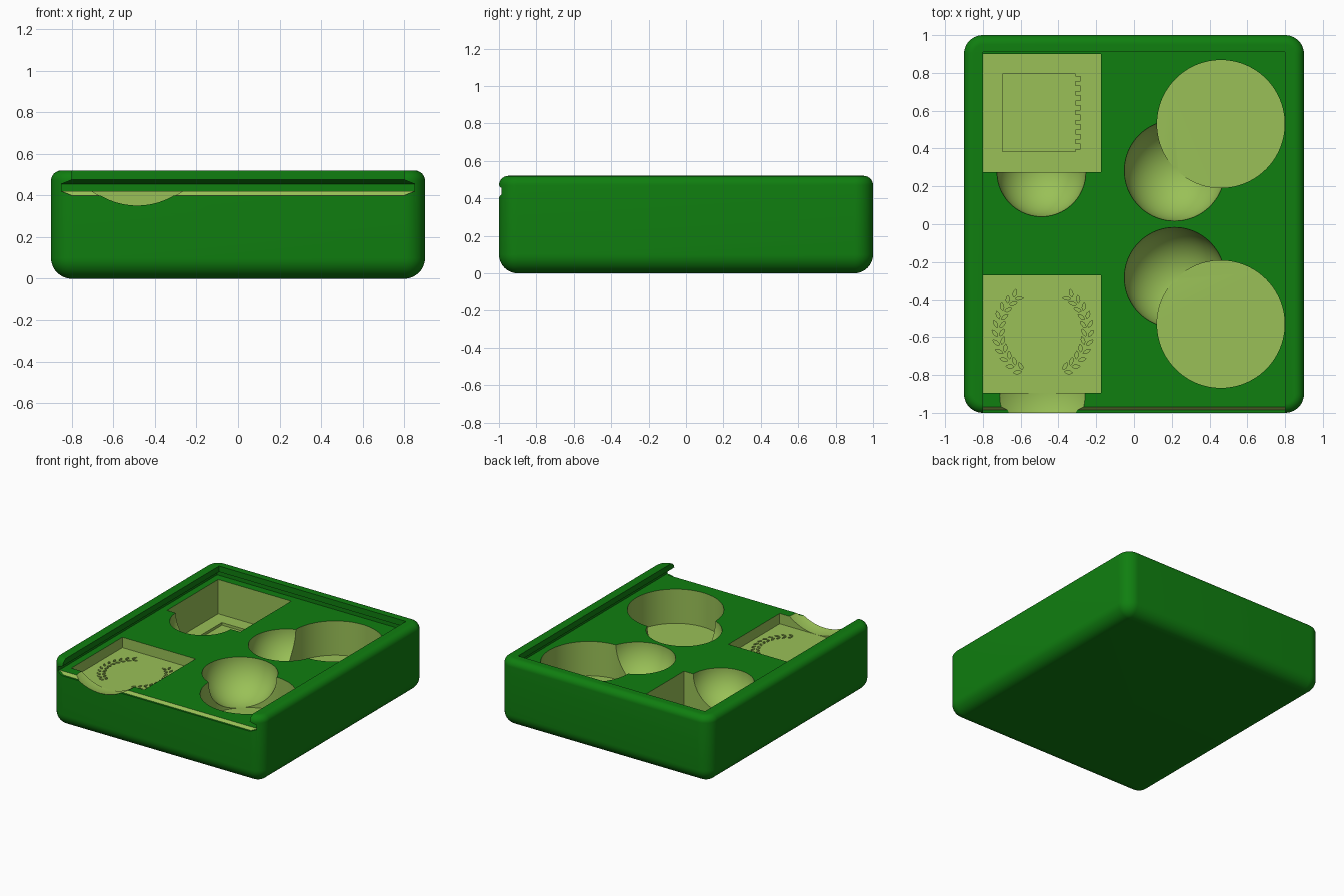
import bpy, bmesh, math
from math import sin, cos, pi, radians

if "Cube" in bpy.data.objects:
    bpy.data.objects.remove(bpy.data.objects["Cube"])


def material(name, rgb):
    m = bpy.data.materials.new(name)
    m.diffuse_color = (*rgb, 1)
    m.use_nodes = True
    m.node_tree.nodes["Principled BSDF"].inputs["Base Color"].default_value = m.diffuse_color
    return m


MATS = [material("deep_green", (0.005, 0.21, 0.005)),
        material("light_green", (0.32, 0.53, 0.095))]


def make(name, bm, mat):
    """Turn a bmesh into an object that carries both materials."""
    bmesh.ops.recalc_face_normals(bm, faces=bm.faces)
    for f in bm.faces:
        f.material_index = mat
    me = bpy.data.meshes.new(name)
    bm.to_mesh(me)
    bm.free()
    for m in MATS:
        me.materials.append(m)
    ob = bpy.data.objects.new(name, me)
    bpy.context.collection.objects.link(ob)
    return ob


def add_loft(bm, layers):
    """Skin a stack of (z, outline) layers and cap both ends."""
    rings = [[bm.verts.new((x, y, z)) for x, y in pts] for z, pts in layers]
    n = len(rings[0])
    for a, b in zip(rings, rings[1:]):
        for i in range(n):
            j = (i + 1) % n
            bm.faces.new((a[i], a[j], b[j], b[i]))
    bm.faces.new(rings[0][::-1])
    bm.faces.new(rings[-1])


def loft(name, layers, mat=1):
    bm = bmesh.new()
    add_loft(bm, layers)
    return make(name, bm, mat)


def rect(x0, x1, y0, y1):
    return [(x0, y0), (x1, y0), (x1, y1), (x0, y1)]


def circle(cx, cy, r, n=96):
    return [(cx + r * cos(2 * pi * i / n), cy + r * sin(2 * pi * i / n)) for i in range(n)]


def rounded(inset, hx=0.9, hy=1.0, rad=0.1, n=12):
    """Rounded rectangle, shrunk by inset."""
    r = max(rad - inset, 0.001)
    pts = []
    for k, (sx, sy) in enumerate([(1, 1), (-1, 1), (-1, -1), (1, -1)]):
        cx, cy = sx * (hx - inset - r), sy * (hy - inset - r)
        for i in range(n + 1):
            a = k * pi / 2 + i / n * pi / 2
            pts.append((cx + r * cos(a), cy + r * sin(a)))
    return pts


def sphere(name, x, y, z, r):
    bm = bmesh.new()
    bmesh.ops.create_uvsphere(bm, u_segments=80, v_segments=40, radius=r)
    bmesh.ops.translate(bm, verts=bm.verts, vec=(x, y, z))
    return make(name, bm, 1)


# Box body: large fillet below, small fillet above
H, RB, RT, N = 0.52, 0.1, 0.05, 10
layers = []
for i in range(N + 1):
    a = i / N * pi / 2
    layers.append((RB - RB * cos(a), rounded(RB - RB * sin(a))))
for i in range(N + 1):
    a = i / N * pi / 2
    layers.append((H - RT + RT * sin(a), rounded(RT - RT * cos(a))))
body = loft("box_body", layers, 0)
cutters = []

# Undercut slot for a sliding lid, open at the front
FLOOR, CUT_TOP = 0.42, 0.44
cutters.append(loft("lid_slot", [(z, rect(-w, w, -1.2, y)) for z, w, y in (
    (FLOOR, 0.85, 0.96), (0.455, 0.85, 0.96), (0.475, 0.80, 0.91), (0.6, 0.80, 0.91))], 0))

# Sloped sill along the front edge
sill = loft("front_sill", [(z, rect(-w, w, -1.2, y)) for z, w, y in (
    (0.40, 0.80, -0.985), (FLOOR, 0.85, -0.968), (CUT_TOP, 0.85, -0.968))])
for f in sill.data.polygons:
    if f.normal.z < -0.9:
        f.material_index = 0
cutters.append(sill)

# Square pockets: deep at the back, shallow at the front
DEEP, SHALLOW = 0.155, 0.34
for name, z, y0, y1 in (("deep_square_pocket", DEEP, 0.275, 0.90),
                        ("shallow_square_pocket", SHALLOW, -0.895, -0.27)):
    outline = rect(-0.80, -0.175, y0, y1)
    cutters.append(loft(name, [(z, outline), (CUT_TOP, outline)]))

# Round pockets with round finger scoops on the right
for s in (1, -1):
    ring = circle(0.46, s * 0.53 - 0.0, 0.338)
    cutters.append(loft("round_pocket", [(DEEP, ring), (CUT_TOP, ring)]))
    cutters.append(sphere("round_pocket_scoop", 0.215, s * 0.283, FLOOR, 0.266))

# Finger scoops of the square pockets
cutters.append(sphere("deep_scoop", -0.49, 0.275, FLOOR, 0.235))
cutters.append(sphere("front_scoop", -0.485, -0.91, 0.70, 0.36))

# Recess with a toothed right edge in the deep pocket floor
x0, x1, y0, y1, teeth = -0.695, -0.31, 0.385, 0.795, 8
outline = [(x0, y1), (x0, y0), (x1, y0)]
pitch = (y1 - y0) / teeth
for i in range(teeth):
    b = y0 + (i + 0.25) * pitch
    outline += [(x1, b), (x1 + 0.026, b), (x1 + 0.026, b + pitch / 2), (x1, b + pitch / 2)]
outline.append((x1, y1))
cutters.append(loft("toothed_recess", [(DEEP - 0.02, outline), (DEEP + 0.02, outline)]))

# Two sprays of engraved leaves in the shallow pocket floor
bm = bmesh.new()
for side in (-1, 1):
    for k in range(11):
        t = radians(-62 + k * 11.2)
        for tilt in (-1, 1):
            d = t + pi / 2 + tilt * radians(35)
            r = 0.235 - tilt * 0.006
            px, py = r * cos(t), -0.57 + r * sin(t)
            leaf = []
            for u, v in ((0, 0), (0.013, -0.008), (0.03, -0.008),
                         (0.044, 0), (0.03, 0.008), (0.013, 0.008)):
                leaf.append((-0.482 + side * (px + u * cos(d) - v * sin(d)),
                             py + u * sin(d) + v * cos(d)))
            add_loft(bm, [(SHALLOW - 0.012, leaf), (SHALLOW + 0.01, leaf)])
cutters.append(make("leaf_sprays", bm, 1))

# Carve everything out of the body
bpy.context.view_layer.objects.active = body
body.select_set(True)
for c in cutters:
    c.hide_render = True
    mod = body.modifiers.new(c.name, 'BOOLEAN')
    mod.operation = 'DIFFERENCE'
    mod.solver = 'EXACT'
    mod.object = c
    bpy.ops.object.modifier_apply(modifier=mod.name)
for c in cutters:
    bpy.data.objects.remove(c, do_unlink=True)

bpy.ops.object.shade_smooth_by_angle(angle=radians(30))
